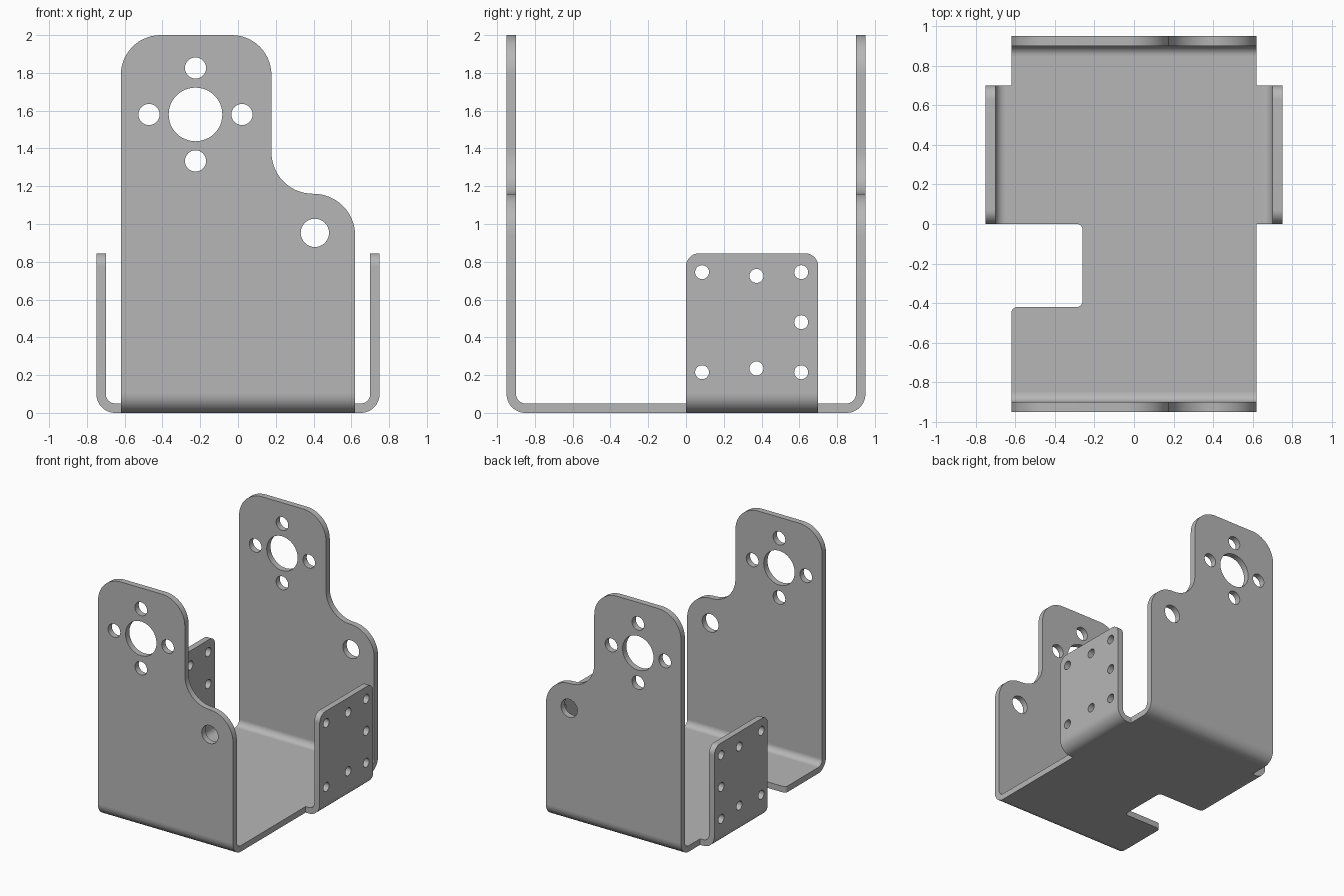
import bpy, bmesh
from math import sin, cos, pi, tau
from mathutils import Vector

cube = bpy.data.objects.get("Cube")
if cube:
    bpy.data.objects.remove(cube)

SHEET = 0.05   # sheet thickness
BEND = 0.1     # outer bend radius

steel = bpy.data.materials.new("grey_steel")
steel.use_nodes = True
steel.diffuse_color = (0.47, 0.47, 0.47, 1)
steel.node_tree.nodes["Principled BSDF"].inputs["Base Color"].default_value = (0.47, 0.47, 0.47, 1)


def rounded(corners, steps=14):
    """Right-angled outline; each corner is (u, v) or (u, v, radius)."""
    points = []
    for i, corner in enumerate(corners):
        p = Vector(corner[:2])
        if len(corner) == 2:
            points.append(p)
            continue
        r = corner[2]
        a = (Vector(corners[i - 1][:2]) - p).normalized()
        b = (Vector(corners[(i + 1) % len(corners)][:2]) - p).normalized()
        for k in range(steps + 1):
            t = pi / 2 * k / steps
            points.append(p + a * r * (1 - sin(t)) + b * r * (1 - cos(t)))
    return points


def circle(u, v, r, n=32):
    return [Vector((u + r * cos(tau * k / n), v + r * sin(tau * k / n))) for k in range(n)]


def add_sheet(bm, loops, place, is_joint):
    """Flat sheet with holes; edges that meet a bend get no rim."""
    cap_edges = [[], []]
    for loop in loops:
        rings = [[bm.verts.new(place(p.x, p.y, w)) for p in loop] for w in (0, SHEET)]
        for i in range(len(loop)):
            j = (i + 1) % len(loop)
            for ring, edges in zip(rings, cap_edges):
                edges.append(bm.edges.new((ring[i], ring[j])))
            if not is_joint(loop[i], loop[j]):
                bm.faces.new((rings[0][i], rings[0][j], rings[1][j], rings[1][i])).smooth = True
    for edges in cap_edges:
        filled = bmesh.ops.triangle_fill(bm, edges=edges, use_beauty=True)
        for g in filled["geom"]:
            if isinstance(g, bmesh.types.BMFace):
                g.smooth = False


def add_bend(bm, start, end, reach, place, steps=12):
    """Quarter-round bend from the base up into a flange."""
    rows = []
    for k in range(steps + 1):
        t = pi / 2 * k / steps
        rows.append([bm.verts.new(place(u, reach - BEND + r * sin(t), BEND - r * cos(t)))
                     for u, r in ((start, BEND), (end, BEND), (end, BEND - SHEET), (start, BEND - SHEET))])
    for a, b in zip(rows, rows[1:]):
        for i in range(4):
            j = (i + 1) % 4
            bm.faces.new((a[i], a[j], b[j], b[i])).smooth = True


def finish(bm, name):
    bmesh.ops.remove_doubles(bm, verts=bm.verts, dist=0.0005)
    bmesh.ops.recalc_face_normals(bm, faces=bm.faces)
    for e in bm.edges:
        if len(e.link_faces) == 2 and e.calc_face_angle(0) > 0.5:
            e.smooth = False
    mesh = bpy.data.meshes.new(name)
    bm.to_mesh(mesh)
    bm.free()
    mesh.materials.append(steel)
    bpy.context.collection.objects.link(bpy.data.objects.new(name, mesh))


def make_flange(name, loops, start, end, reach, place):
    bm = bmesh.new()
    add_sheet(bm, loops, lambda u, h, w: place(u, reach - w, h),
              lambda p, q: max(p.y, q.y) < BEND + 0.001)
    add_bend(bm, start, end, reach, place)
    finish(bm, name)


# Base plate with side ears and a notch on one side
base_outline = rounded([
    (-0.62, -0.85), (0.62, -0.85), (0.62, 0), (0.65, 0), (0.65, 0.7), (0.62, 0.7),
    (0.62, 0.85), (-0.62, 0.85), (-0.62, 0.7), (-0.65, 0.7), (-0.65, 0),
    (-0.26, 0, 0.03), (-0.26, -0.42, 0.03), (-0.62, -0.42, 0.03)])
bm = bmesh.new()
add_sheet(bm, [base_outline], lambda u, v, w: (u, v, w),
          lambda p, q: min(abs(p.y), abs(q.y)) > 0.849 or min(abs(p.x), abs(q.x)) > 0.649)
finish(bm, "base_plate")

# Tall end plates with bearing, bolt and pivot holes
plate_loops = [rounded([(-0.62, BEND), (0.62, BEND), (0.62, 1.16, 0.22),
                        (0.177, 1.16, 0.22), (0.177, 2, 0.21), (-0.62, 2, 0.21)]),
               circle(-0.225, 1.58, 0.142, 48), circle(0.407, 0.953, 0.075)]
for k in range(4):
    plate_loops.append(circle(-0.225 + 0.246 * cos(k * pi / 2), 1.58 + 0.246 * sin(k * pi / 2), 0.056))
for name, side in (("front_plate", -1), ("back_plate", 1)):
    make_flange(name, plate_loops, -0.62, 0.62, 0.95, lambda u, d, h: (u, side * d, h))

# Side mounting tabs with screw holes
tab_loops = [rounded([(0, BEND), (0.7, BEND), (0.7, 0.845, 0.07), (0, 0.845, 0.07)])]
for y, z in ((0.085, 0.745), (0.373, 0.725), (0.61, 0.745), (0.61, 0.48),
             (0.61, 0.215), (0.373, 0.235), (0.085, 0.215)):
    tab_loops.append(circle(y, z, 0.037, 24))
for name, side in (("right_tab", -1), ("left_tab", 1)):
    make_flange(name, tab_loops, 0, 0.7, 0.75, lambda u, d, h: (side * d, u, h))
